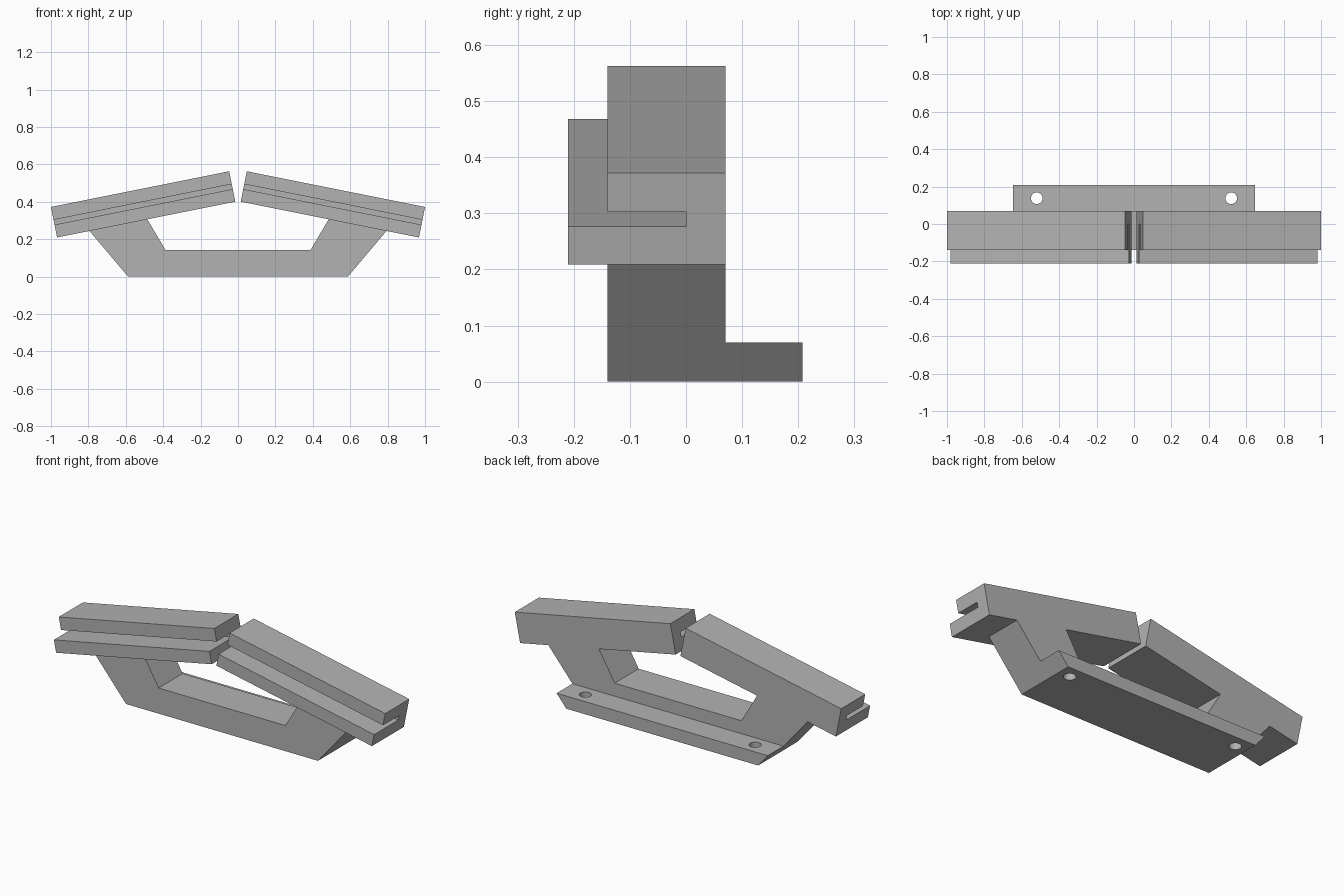
import bpy
import bmesh
import math
from mathutils import Matrix, Vector

cube = bpy.data.objects.get("Cube")
if cube:
    bpy.data.objects.remove(cube, do_unlink=True)

grey = bpy.data.materials.new("plain grey")
grey.use_nodes = True
GREY = (0.45, 0.45, 0.45, 1)
grey.diffuse_color = GREY
grey.node_tree.nodes["Principled BSDF"].inputs["Base Color"].default_value = GREY


def extrude_profile(name, points, direction):
    """Sweep a closed 3D outline along a direction into a solid."""
    bm = bmesh.new()
    face = bm.faces.new([bm.verts.new(p) for p in points])
    result = bmesh.ops.extrude_face_region(bm, geom=[face], use_keep_orig=True)
    moved = [v for v in result["geom"] if isinstance(v, bmesh.types.BMVert)]
    bmesh.ops.translate(bm, verts=moved, vec=Vector(direction))
    bmesh.ops.recalc_face_normals(bm, faces=bm.faces)
    mesh = bpy.data.meshes.new(name)
    bm.to_mesh(mesh)
    bm.free()
    mesh.materials.append(grey)
    obj = bpy.data.objects.new(name, mesh)
    bpy.context.collection.objects.link(obj)
    return obj


FRONT, BACK = -0.14, 0.07

# Supporting frame: a flat bottom with two splayed legs
half = [(0.588, 0), (0.795, 0.245), (0.485, 0.307), (0.388, 0.142)]
outline = half + [(-x, z) for x, z in reversed(half)]
extrude_profile("support_frame", [(x, FRONT, z) for x, z in outline], (0, BACK - FRONT, 0))

# Rear mounting flange with sloped ends
flange = extrude_profile(
    "mounting_flange",
    [(x, BACK, z) for x, z in [(-0.588, 0), (0.588, 0), (0.647, 0.07), (-0.647, 0.07)]],
    (0, 0.138, 0))

# Screw holes through the flange
for side in (-1, 1):
    bpy.ops.mesh.primitive_cylinder_add(vertices=32, radius=0.031, depth=0.3,
                                        location=(side * 0.52, 0.138, 0.035))
    cutter = bpy.context.object
    cutter.name = "hole_cutter"
    cutter.hide_render = True
    cutter.data.materials.append(grey)
    cut = flange.modifiers.new("screw_hole", "BOOLEAN")
    cut.operation = "DIFFERENCE"
    cut.solver = "EXACT"
    cut.object = cutter
    bpy.context.view_layer.objects.active = flange
    bpy.ops.object.modifier_apply(modifier=cut.name)
    bpy.data.objects.remove(cutter, do_unlink=True)

# Slotted bars: y and depth below the top surface, with a longer lower lip
section = [(FRONT, 0), (BACK, 0), (BACK, 0.166), (-0.21, 0.166),
           (-0.21, 0.097), (0, 0.097), (0, 0.07), (FRONT, 0.07)]
tilt = math.atan2(0.191, 0.953)
for name, side in (("left_bar", 1), ("right_bar", -1)):
    place = Matrix.Translation((side * 0.047, 0, 0.563)) @ Matrix.Rotation(side * tilt, 4, "Y")
    points = [place @ Vector((0, y, -depth)) for y, depth in section]
    length = place.to_3x3() @ Vector((side * 0.972, 0, 0))
    extrude_profile(name, points, length)
